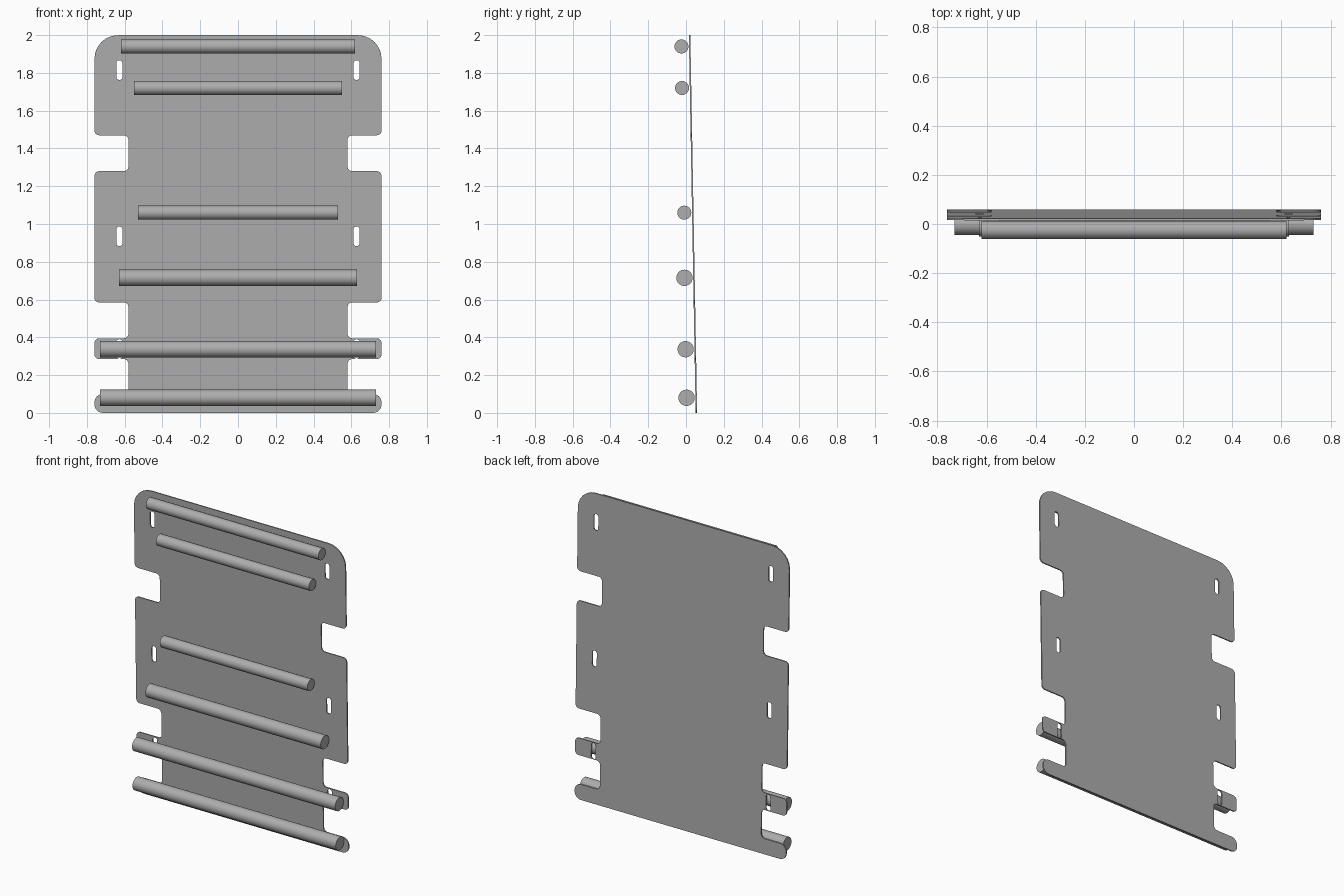
import bpy, bmesh, math
from mathutils import Matrix, Vector

cube = bpy.data.objects.get("Cube")
if cube:
    bpy.data.objects.remove(cube, do_unlink=True)

steel = bpy.data.materials.new("grey_steel")
steel.use_nodes = True
GREY = (0.42, 0.42, 0.42, 1)
steel.diffuse_color = GREY
steel.node_tree.nodes["Principled BSDF"].inputs["Base Color"].default_value = GREY


def add_mesh(name, mesh):
    obj = bpy.data.objects.new(name, mesh)
    bpy.context.collection.objects.link(obj)
    mesh.materials.clear()
    mesh.materials.append(steel)
    return obj


def rounded(corners, steps=6):
    """Closed outline with each (x, z, radius) right-angle corner rounded."""
    out = []
    for i, (x, z, r) in enumerate(corners):
        p = Vector((x, z))
        a = (Vector(corners[i - 1][:2]) - p).normalized() * r
        b = (Vector(corners[(i + 1) % len(corners)][:2]) - p).normalized() * r
        for k in range(steps + 1):
            t = k / steps * math.pi / 2
            out.append(p + a * (1 - math.sin(t)) + b * (1 - math.cos(t)))
    return out


def add_outline(curve, points):
    spline = curve.splines.new('POLY')
    spline.points.add(len(points) - 1)
    for sp, p in zip(spline.points, points):
        sp.co = (p.x, p.y, 0, 1)
    spline.use_cyclic_u = True


# Plate outline: right half from the bottom up, then mirrored
WIDE, NECK, SMALL = 0.76, 0.58, 0.025
half = [(WIDE, 0, 0.045), (WIDE, 0.1, 0.045)]
for low, high in ((0.1, 0.285), (0.395, 0.585), (1.28, 1.47)):
    if low > 0.1:
        half.append((WIDE, low, SMALL))
    half += [(NECK, low, SMALL), (NECK, high, SMALL), (WIDE, high, SMALL)]
half.append((WIDE, 2.0, 0.125))
outline = half + [(-x, z, r) for x, z, r in reversed(half)]

curve = bpy.data.curves.new("plate_profile", 'CURVE')
curve.dimensions = '2D'
curve.fill_mode = 'BOTH'
curve.extrude = 0.004
add_outline(curve, rounded(outline))

# Rounded slots near both edges
for side in (-1, 1):
    for z in (0.338, 0.935, 1.815):
        x, w, h = side * 0.628, 0.016, 0.052
        add_outline(curve, rounded([(x - w, z - h, w * 0.95), (x + w, z - h, w * 0.95),
                                    (x + w, z + h, w * 0.95), (x - w, z + h, w * 0.95)]))

# Fill, thicken, then stand the plate up with its slight forward lean
temp = bpy.data.objects.new("plate_profile", curve)
bpy.context.collection.objects.link(temp)
depsgraph = bpy.context.evaluated_depsgraph_get()
mesh = bpy.data.meshes.new_from_object(temp.evaluated_get(depsgraph))
bpy.data.objects.remove(temp, do_unlink=True)
bm = bmesh.new()
bm.from_mesh(mesh)
bmesh.ops.remove_doubles(bm, verts=bm.verts, dist=0.0002)
lean = math.atan2(0.036, 2)
bm.transform(Matrix.Translation((0, 0.055, 0)) @ Matrix.Rotation(math.pi / 2 + lean, 4, 'X'))
bmesh.ops.recalc_face_normals(bm, faces=bm.faces)
bm.to_mesh(mesh)
bm.free()
add_mesh("back_plate", mesh)

# Horizontal rods: name, height, depth, radius, half length
rods = [("top_rod", 1.94, -0.024, 0.037, 0.62),
        ("upper_rod", 1.72, -0.021, 0.037, 0.55),
        ("middle_rod", 1.06, -0.009, 0.037, 0.53),
        ("lower_rod", 0.715, -0.008, 0.043, 0.63),
        ("tab_rod", 0.337, -0.002, 0.043, 0.73),
        ("bottom_rod", 0.08, 0.003, 0.043, 0.73)]
for name, z, y, radius, length in rods:
    mesh = bpy.data.meshes.new(name)
    bm = bmesh.new()
    bmesh.ops.create_cone(bm, cap_ends=True, segments=40, radius1=radius,
                          radius2=radius, depth=2 * length)
    bm.transform(Matrix.Rotation(math.pi / 2, 4, 'Y'))
    bm.to_mesh(mesh)
    bm.free()
    obj = add_mesh(name, mesh)
    obj.location = (0, y, z)
    bpy.ops.object.select_all(action='DESELECT')
    obj.select_set(True)
    bpy.context.view_layer.objects.active = obj
    bpy.ops.object.shade_smooth_by_angle(angle=math.radians(30))
